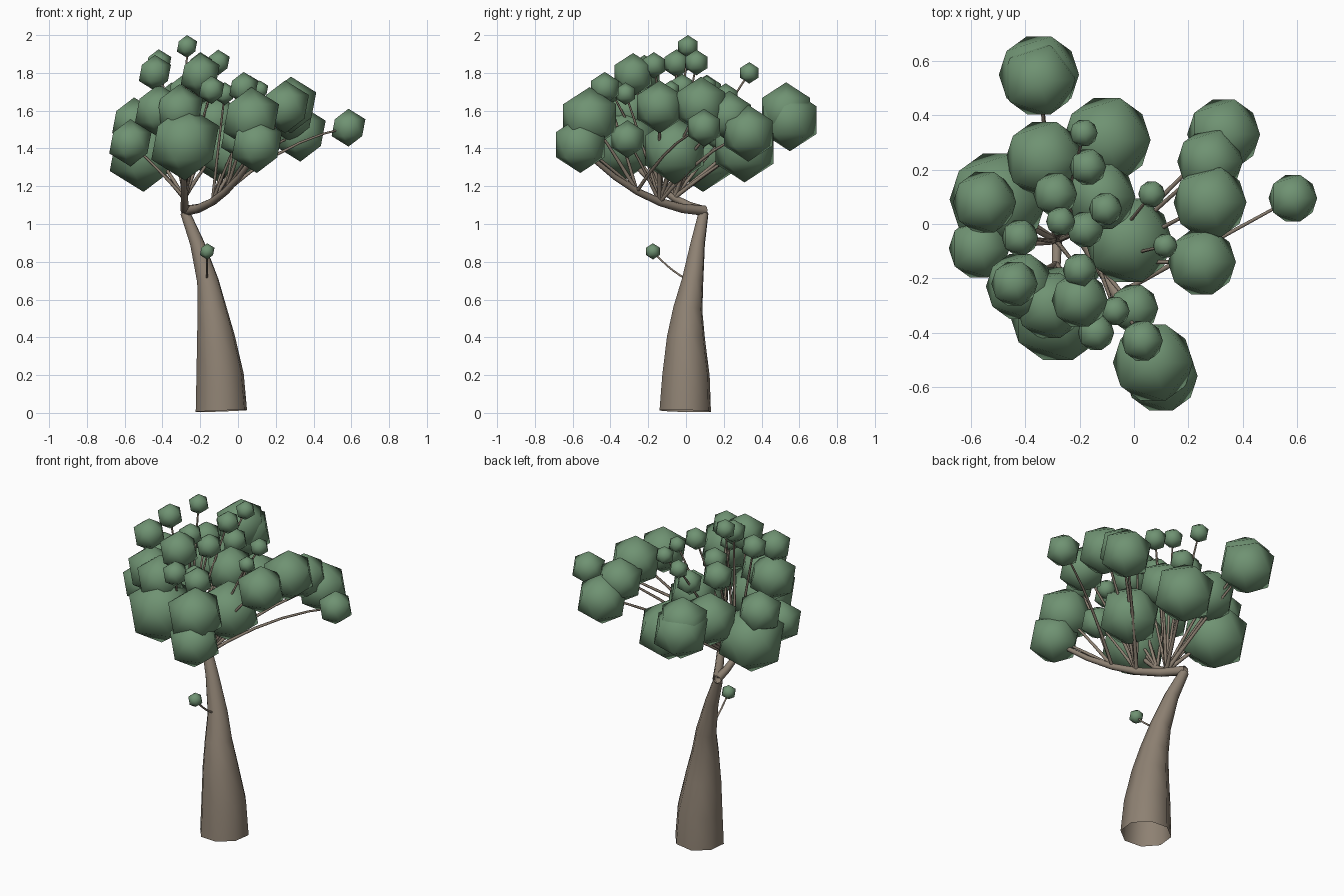
import bpy
from mathutils import Vector

if "Cube" in bpy.data.objects:
    bpy.data.objects.remove(bpy.data.objects["Cube"])


def material(name, rgb):
    m = bpy.data.materials.new(name)
    m.diffuse_color = (*rgb, 1)
    m.use_nodes = True
    m.node_tree.nodes["Principled BSDF"].inputs["Base Color"].default_value = m.diffuse_color
    return m


BARK = material("bark", (0.27, 0.22, 0.17))
LEAF = material("leaf", (0.16, 0.29, 0.17))


def tube(name, paths, bevel_resolution):
    """Open tapered tubes; each path is a list of (x, y, z, radius)."""
    cu = bpy.data.curves.new(name, 'CURVE')
    cu.dimensions = '3D'
    cu.bevel_depth = 1
    cu.bevel_resolution = bevel_resolution
    for path in paths:
        s = cu.splines.new('POLY')
        s.points.add(len(path) - 1)
        for p, (x, y, z, r) in zip(s.points, path):
            p.co = (x, y, z, 1)
            p.radius = r
    ob = bpy.data.objects.new(name, cu)
    bpy.context.collection.objects.link(ob)
    bpy.ops.object.select_all(action='DESELECT')
    ob.select_set(True)
    bpy.context.view_layer.objects.active = ob
    bpy.ops.object.convert(target='MESH')
    ob = bpy.context.object
    ob.data.materials.clear()
    ob.data.materials.append(BARK)
    ob.data.shade_smooth()


def arc(a, b, r0, r1, lift, n=6):
    """Tapered curve from a to b, bowing up (or down if lift < 0)."""
    a, b = Vector(a), Vector(b)
    m = a.lerp(b, 0.5) + Vector((0, 0, lift * (b - a).length))
    pts = []
    for i in range(n):
        t = i / (n - 1)
        p = a * (1 - t) ** 2 + m * 2 * t * (1 - t) + b * t * t
        pts.append((*p, r0 + (r1 - r0) * t))
    return pts


# trunk: flared, leaning, open at the foot
tube("trunk", [[(-.088, -.004, .01, .141), (-.095, 0, .2, .13), (-.117, 0, .4, .104),
                (-.137, .01, .55, .08), (-.16, .035, .7, .059), (-.217, .063, .9, .039),
                (-.28, .093, 1.06, .027)]], 2)

# two main limbs from the trunk top
FORK = (-.28, .1, 1.07)
LIMB_A = arc(FORK, (.08, -.5, 1.35), .027, .013, -.18)
LIMB_B = arc(FORK, (-.29, -.31, 1.36), .024, .011, -.2)
tube("main_limbs", [LIMB_A, LIMB_B], 2)

# leaf clumps of the crown: x, y, z, radius
CLUMPS = [
    # large
    (-.35, .55, 1.55, .165), (-.35, .53, 1.6, .15), (-.5, .09, 1.37, .2),
    (-.55, .08, 1.54, .13), (-.57, -.09, 1.43, .125), (-.28, -.33, 1.43, .2),
    (.07, -.51, 1.56, .165), (.1, -.56, 1.42, .15), (-.42, -.23, 1.6, .14),
    (.25, -.14, 1.62, .14), (.28, .08, 1.63, .15), (.28, .23, 1.57, .135),
    (.33, .33, 1.48, .15), (-.1, .31, 1.4, .18), (-.33, .24, 1.5, .16),
    (-.12, .1, 1.55, .14), (-.02, -.06, 1.39, .18), (-.31, -.3, 1.6, .14),
    # small
    (.585, .095, 1.51, .1), (.03, -.43, 1.72, .085), (-.44, -.22, 1.8, .095),
    (-.2, -.28, 1.79, .115), (0, -.31, 1.45, .1), (-.14, -.4, 1.71, .075),
    (-.07, -.32, 1.69, .06), (.115, -.08, 1.71, .05), (.065, .11, 1.73, .055),
    (-.105, .055, 1.855, .068), (-.27, .01, 1.94, .06), (-.42, -.05, 1.85, .075),
    (-.2, -.17, 1.84, .07), (-.17, .21, 1.67, .075), (-.185, .335, 1.8, .057),
    (-.29, .11, 1.7, .09), (-.18, -.02, 1.72, .075),
]
# single shoot low on the trunk
CLUMPS.append((-.163, -.175, .855, .043))


def twig_base(x, y, z):
    """Point on the trunk or a limb from which a clump's twig grows."""
    if z < 1:
        return (-.165, 0, .71)
    if x > .5 or y < -.42:
        return LIMB_A[3][:3]
    if x > -.08:
        return LIMB_A[2][:3]
    return LIMB_B[3 if y < -.2 else 2][:3]


twigs = []
for i, (x, y, z, r) in enumerate(CLUMPS):
    lift = -.12 if z < 1 else (.14 if x > .2 else .04)
    thick = .006 if z < 1 else .007 + .03 * r
    twigs.append(arc(twig_base(x, y, z), (x, y, z), thick, .005, lift))

    # low-poly clump: twenty-sided ball
    bpy.ops.mesh.primitive_ico_sphere_add(subdivisions=1, radius=r, location=(x, y, z))
    ob = bpy.context.object
    ob.name = f"leaf_clump_{i + 1}"
    ob.data.materials.append(LEAF)
    ob.data.shade_smooth()

tube("twigs", twigs, 1)
